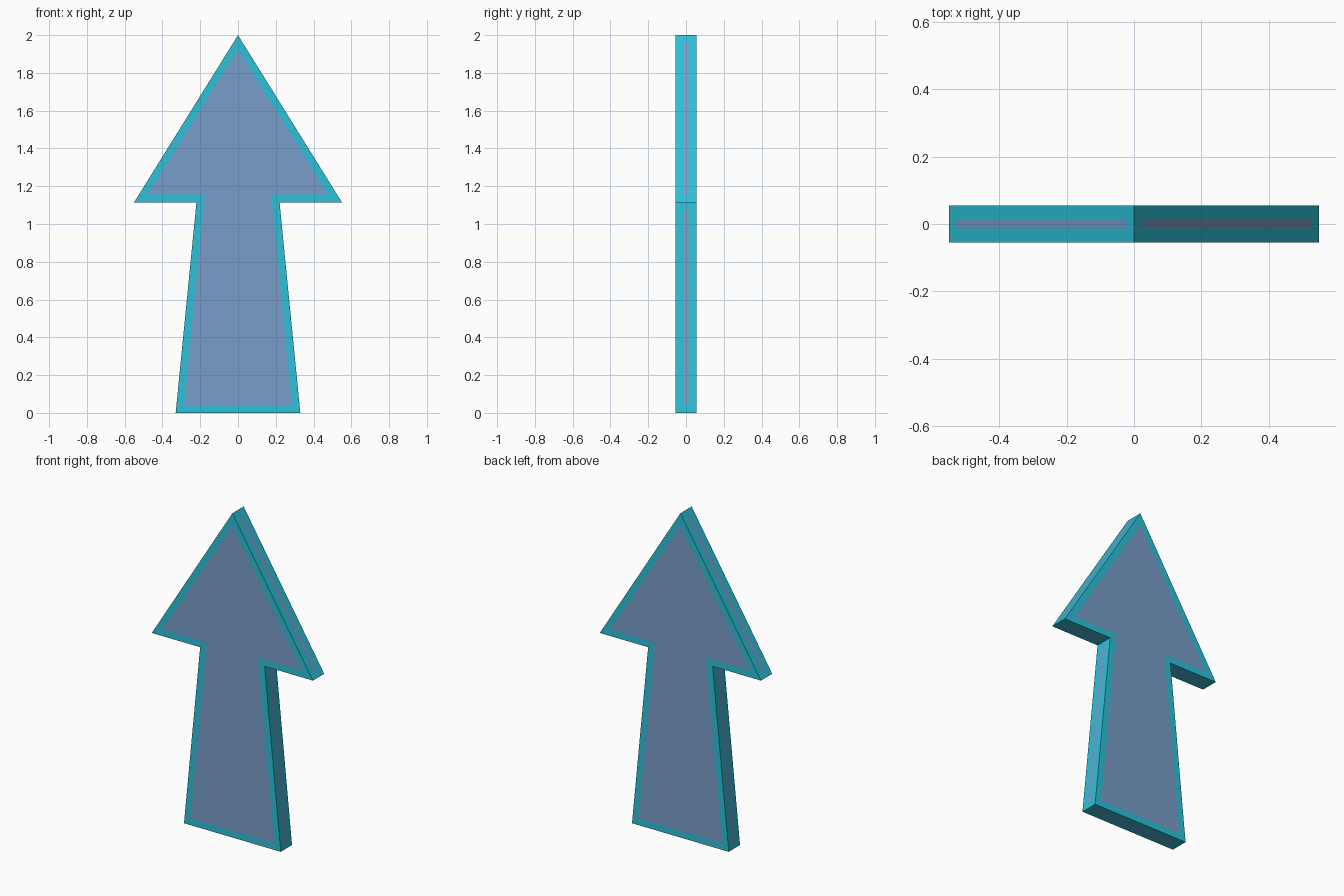
import bpy, bmesh

if "Cube" in bpy.data.objects:
    bpy.data.objects.remove(bpy.data.objects["Cube"])

HALF_DEPTH = 0.055
BORDER = 0.04
# right half of the outline (x, z), mirrored below
half = [(0.33, 0.0), (0.22, 1.115), (0.55, 1.115)]
outline = half + [(0.0, 2.0)] + [(-x, z) for x, z in reversed(half)]


def material(name, rgb):
    m = bpy.data.materials.new(name)
    m.diffuse_color = (*rgb, 1.0)
    m.use_nodes = True
    m.node_tree.nodes["Principled BSDF"].inputs["Base Color"].default_value = m.diffuse_color
    return m


# extruded arrow
bm = bmesh.new()
front = bm.faces.new([bm.verts.new((x, -HALF_DEPTH, z)) for x, z in outline])
ext = bmesh.ops.extrude_face_region(bm, geom=[front], use_keep_orig=True)
moved = [g for g in ext["geom"] if isinstance(g, bmesh.types.BMVert)]
bmesh.ops.translate(bm, verts=moved, vec=(0, 2 * HALF_DEPTH, 0))
bmesh.ops.recalc_face_normals(bm, faces=bm.faces)

# inset panels: large ones front and back, narrow strips on the edge faces
bm.normal_update()
broad = [f for f in bm.faces if abs(f.normal.y) > 0.9]
edges = [f for f in bm.faces if abs(f.normal.y) < 0.1]
for faces, width in ((broad, BORDER), (edges, 0.042)):
    bmesh.ops.inset_individual(bm, faces=faces, thickness=width, use_even_offset=True)
    for f in faces:
        f.material_index = 1

mesh = bpy.data.meshes.new("arrow")
bm.to_mesh(mesh)
bm.free()
mesh.materials.append(material("teal border", (0.026, 0.53, 0.68)))
mesh.materials.append(material("dusty blue panel", (0.19, 0.34, 0.59)))
arrow = bpy.data.objects.new("arrow", mesh)
bpy.context.collection.objects.link(arrow)
